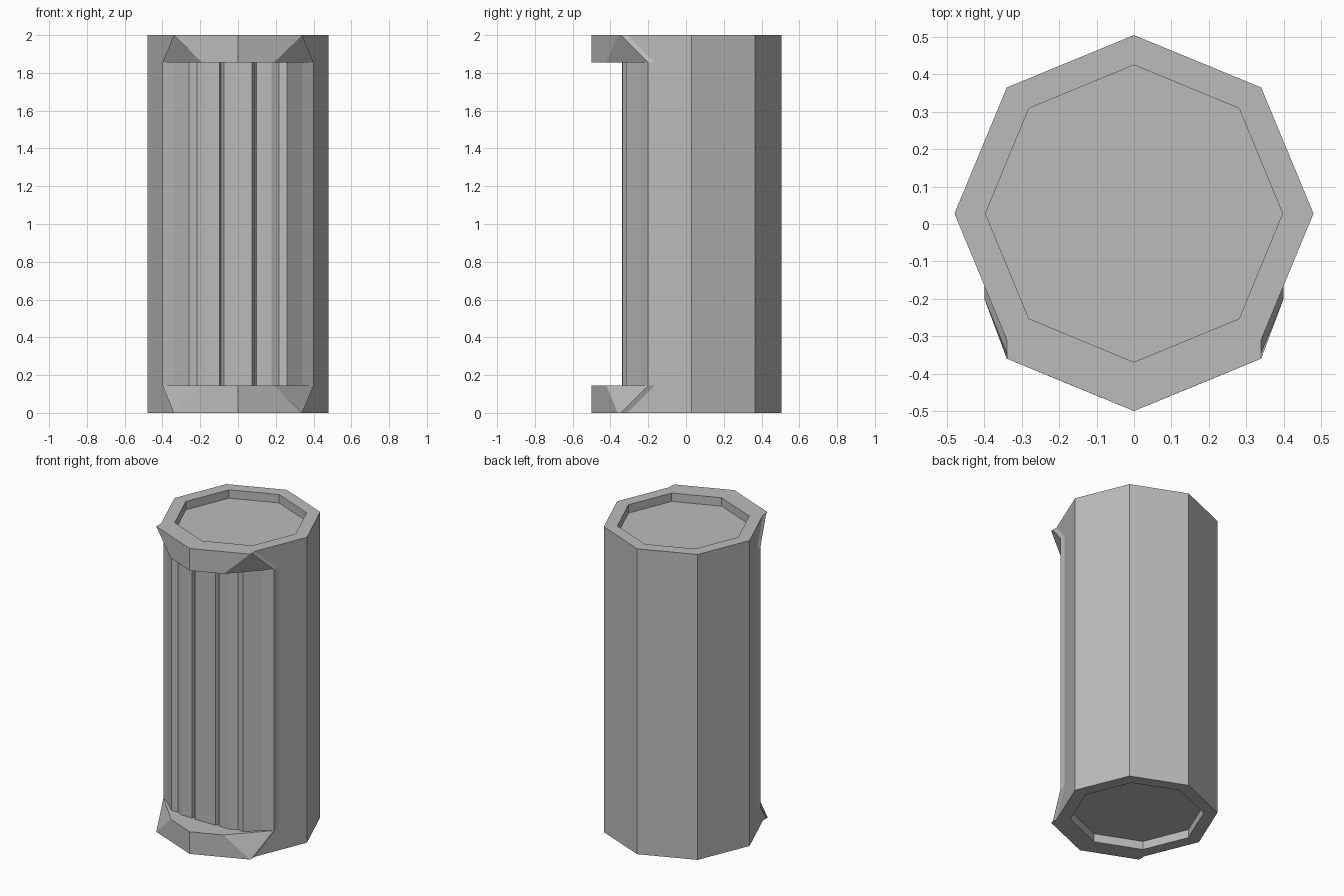
import bpy
import bmesh

cube = bpy.data.objects.get("Cube")
if cube:
    bpy.data.objects.remove(cube, do_unlink=True)

HEIGHT, RIM, DEPTH = 2.0, 0.145, 0.055

grey = bpy.data.materials.new("plain_grey")
grey.use_nodes = True
GREY = (0.5, 0.5, 0.5, 1)
grey.diffuse_color = GREY
grey.node_tree.nodes["Principled BSDF"].inputs["Base Color"].default_value = GREY


def mirrored(half):
    """Close a half outline, given from back to front on the +x side."""
    return half + [(-x, y) for x, y in half[-2:0:-1]]


def finish(bm, name):
    mesh = bpy.data.meshes.new(name)
    bm.to_mesh(mesh)
    bm.free()
    mesh.materials.append(grey)
    obj = bpy.data.objects.new(name, mesh)
    bpy.context.collection.objects.link(obj)
    return obj


# Outlines: wall beside the opening, flared rim, and sunken end panel
back = [(0, 0.505), (0.34, 0.365), (0.48, 0.028)]
wall = mirrored(back + [(0.4, -0.165), (0.4, -0.2), (0.19, -0.422), (0, -0.5)])
rim = mirrored(back + [(0.34, -0.31), (0.34, -0.345), (0.34, -0.36), (0, -0.5)])
panel = mirrored([(0, 0.425), (0.281, 0.309), (0.397, 0.028)]
                 + [(0.281, -0.253)] * 3 + [(0, -0.369)])

# Casing: rings lofted from the lower end panel to the upper one
levels = [(panel, DEPTH), (panel, 0), (rim, 0), (wall, RIM),
          (wall, HEIGHT - RIM), (rim, HEIGHT), (panel, HEIGHT), (panel, HEIGHT - DEPTH)]
bm = bmesh.new()
rings = [[bm.verts.new((x, y, z)) for x, y in outline] for outline, z in levels]
count = len(wall)
front = range(4, 8)
for level, (low, high) in enumerate(zip(rings, rings[1:])):
    for i in range(count):
        if level == 3 and i in front:
            continue  # front opening
        j = (i + 1) % count
        bm.faces.new((low[i], low[j], high[j], high[i]))
bm.faces.new(rings[0])
bm.faces.new(rings[-1])
for ring in rings[3:5]:  # shelves above and below the opening
    bm.faces.new(ring[4:9])
bmesh.ops.remove_doubles(bm, verts=bm.verts, dist=0.0005)
bmesh.ops.recalc_face_normals(bm, faces=bm.faces)
finish(bm, "casing")

# Ribbed columns standing in the opening
half = [(0.075, -0.338), (0.09, -0.305), (0.098, -0.335), (0.178, -0.335),
        (0.218, -0.312), (0.26, -0.318), (0.342, -0.24), (0.4, -0.2)]
profile = [(-x, y) for x, y in reversed(half)] + half
bm = bmesh.new()
low, high = [[bm.verts.new((x, y, z)) for x, y in profile] for z in (RIM, HEIGHT - RIM)]
for i in range(len(profile) - 1):
    bm.faces.new((low[i], low[i + 1], high[i + 1], high[i]))
finish(bm, "front_columns")
